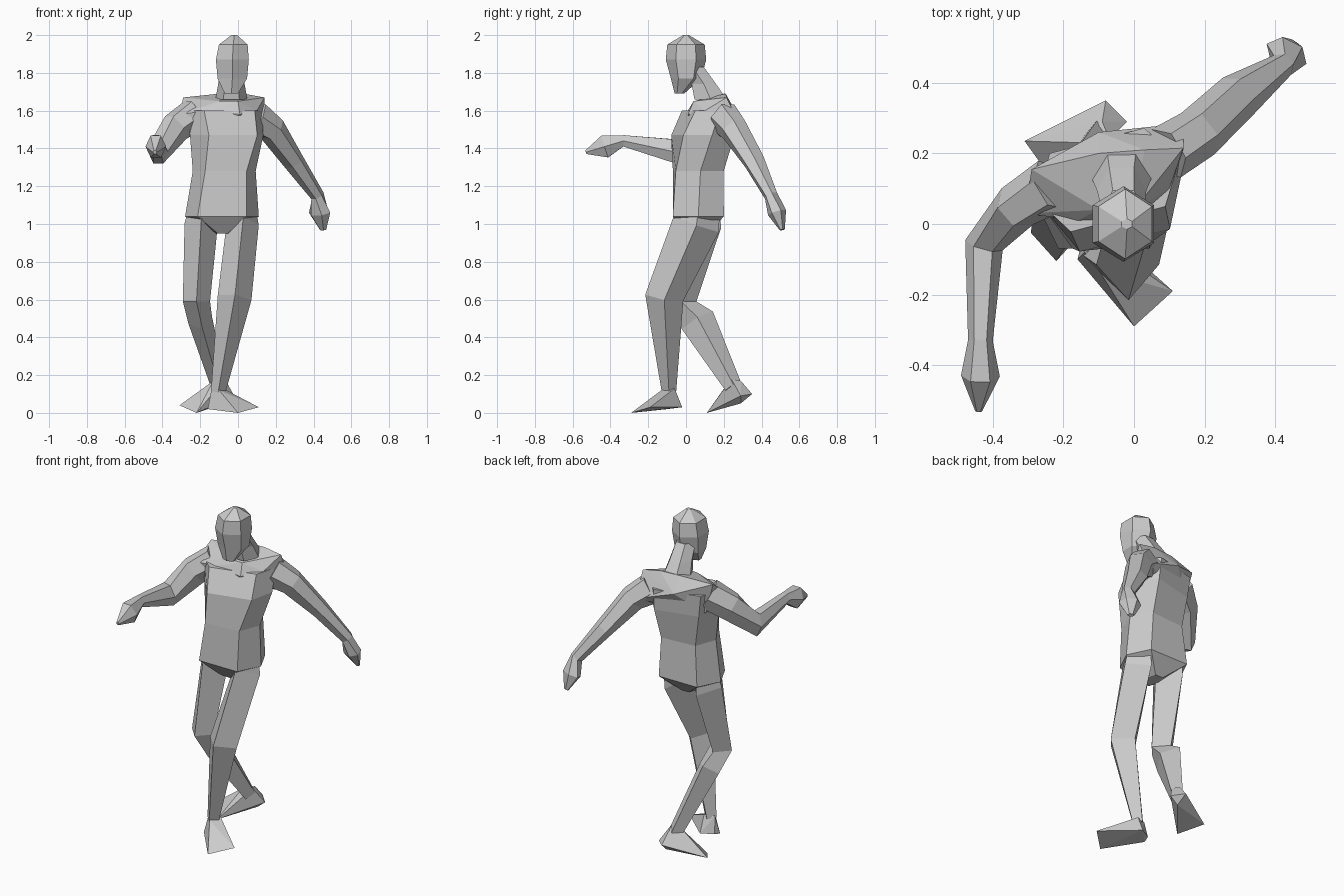
import bpy
import bmesh
from math import cos, sin, pi, radians, copysign
from mathutils import Vector, Quaternion

default_cube = bpy.data.objects.get("Cube")
if default_cube:
    bpy.data.objects.remove(default_cube, do_unlink=True)

UP = Vector((0, 0, 1))
FRONT = Vector((0, -1, 0))

grey = bpy.data.materials.new("plain grey")
grey.use_nodes = True
grey.diffuse_color = (0.6, 0.6, 0.6, 1)
grey.node_tree.nodes["Principled BSDF"].inputs["Base Color"].default_value = grey.diffuse_color


def finish(name, bm):
    """Turn a bmesh into a flat shaded grey object."""
    bmesh.ops.recalc_face_normals(bm, faces=bm.faces)
    mesh = bpy.data.meshes.new(name)
    bm.to_mesh(mesh)
    bm.free()
    mesh.materials.append(grey)
    part = bpy.data.objects.new(name, mesh)
    bpy.context.collection.objects.link(part)
    return part


def profile(sides, phase, power):
    """Polygon filling the unit square, a power below one broadens its front."""
    angles = [2 * pi * (i + phase) / sides for i in range(sides)]
    across = [copysign(abs(cos(a)) ** power, cos(a)) for a in angles]
    wide = max(across)
    deep = max(abs(sin(a)) for a in angles)
    return [(x / wide, sin(a) / deep) for x, a in zip(across, angles)]


def loft(name, rings, facing=FRONT, axis=None, sides=6, phase=0.0, power=1.0):
    """Skin rings given as x, y, z, half width, half depth and optional yaw."""
    bm = bmesh.new()
    centres = [Vector(r[:3]) for r in rings]
    shape = profile(sides, phase, power)
    loops = []
    for i, ring in enumerate(rings):
        before = centres[max(i - 1, 0)]
        after = centres[min(i + 1, len(rings) - 1)]
        along = axis or (after - before).normalized()
        side = along.cross(facing).normalized()
        if len(ring) > 5:
            side = Quaternion(along, radians(ring[5])) @ side
        ahead = side.cross(along)
        loops.append([bm.verts.new(centres[i] + side * a * ring[3] + ahead * b * ring[4])
                      for a, b in shape])
    for low, high in zip(loops, loops[1:]):
        for i in range(sides):
            j = (i + 1) % sides
            bm.faces.new((low[i], low[j], high[j], high[i]))
    bm.faces.new(loops[0])
    bm.faces.new(loops[-1])
    return finish(name, bm)


def hull(name, points):
    """Wrap a few corner points in a convex shell."""
    bm = bmesh.new()
    verts = [bm.verts.new(p) for p in points]
    result = bmesh.ops.convex_hull(bm, input=verts)
    spare = [v for v in result["geom_interior"] if isinstance(v, bmesh.types.BMVert)]
    bmesh.ops.delete(bm, geom=spare, context="VERTS")
    return finish(name, bm)


# Torso, twisting from the hips up to the chest
loft("torso", [
    (-.08, .06, .95, .04, .06),
    (-.085, .065, 1.04, .195, .135),
    (-.073, .065, 1.28, .167, .127, 4),
    (-.06, .09, 1.47, .2, .14, 14),
    (-.075, .125, 1.6, .21, .115, 15),
], axis=UP, power=0.6)

# Shoulder yoke: top ridge, back, front, then armpits
hull("shoulders", [
    (-.29, .155, 1.67), (.14, .215, 1.67), (-.1, .2, 1.69), (.03, .21, 1.69),
    (-.1, .26, 1.6), (.14, .285, 1.52),
    (-.31, .03, 1.58), (-.16, .01, 1.6), (.01, .01, 1.58), (.1, .1, 1.6),
    (-.25, .04, 1.48), (-.24, .15, 1.48), (.14, .2, 1.46),
    (0, .04, 1.65), (-.1, .04, 1.65),
])

# Neck leaning forward into the head
loft("neck", [
    (-.035, .13, 1.66, .085, .085),
    (-.035, .095, 1.74, .07, .065),
    (-.03, .035, 1.83, .06, .06),
], axis=UP)

# Head with a ridge down the face
loft("head", [
    (-.035, -.035, 1.69, .035, .025),
    (-.03, .0, 1.77, .078, .08),
    (-.03, .0, 1.87, .087, .107),
    (-.025, .0, 1.95, .076, .099),
    (-.02, .0, 2, .015, .015),
], axis=UP, phase=1.5)

# Arms running from shoulder to fingertips
loft("left_arm", [
    (.09, .2, 1.565, .08, .08),
    (.18, .255, 1.5, .075, .065),
    (.295, .362, 1.33, .068, .045),
    (.42, .45, 1.15, .037, .032),
    (.432, .482, 1.06, .063, .04),
    (.45, .51, .97, .02, .01),
], facing=UP)
loft("right_arm", [
    (-.23, .11, 1.58, .08, .08),
    (-.33, .05, 1.51, .068, .075),
    (-.425, -.06, 1.385, .055, .065),
    (-.435, -.33, 1.44, .035, .03),
    (-.435, -.43, 1.41, .055, .06),
    (-.44, -.53, 1.38, .01, .01),
], facing=UP)

# Diamond section legs, left one stepping forward and right one trailing
loft("left_leg", [
    (.03, .07, 1.12, .06, .11),
    (.025, .055, 1, .085, .127),
    (-.018, -.115, .61, .09, .102),
    (-.105, -.09, .11, .038, .038),
], sides=4)
loft("right_leg", [
    (-.19, .07, 1.12, .06, .11),
    (-.195, .06, 1, .088, .127),
    (-.22, -.025, .59, .072, .08),
    (-.2, .06, .49, .065, .095),
    (-.1, .25, .14, .042, .047),
], sides=4)

# Wedge shaped feet: ankle top, heel corners, then toe corners
hull("left_foot", [
    (-.14, -.08, .13), (-.08, -.06, .13), (-.1, -.13, .12),
    (-.16, -.1, .02), (-.08, -.02, .03), (-.15, -.06, .03),
    (0, -.29, .0), (.11, -.19, .03),
])
hull("right_foot", [
    (-.13, .23, .17), (-.07, .24, .18), (-.09, .29, .17),
    (-.08, .35, .1), (-.02, .29, .09), (-.07, .29, .05),
    (-.31, .235, .04), (-.22, .11, .0),
])
